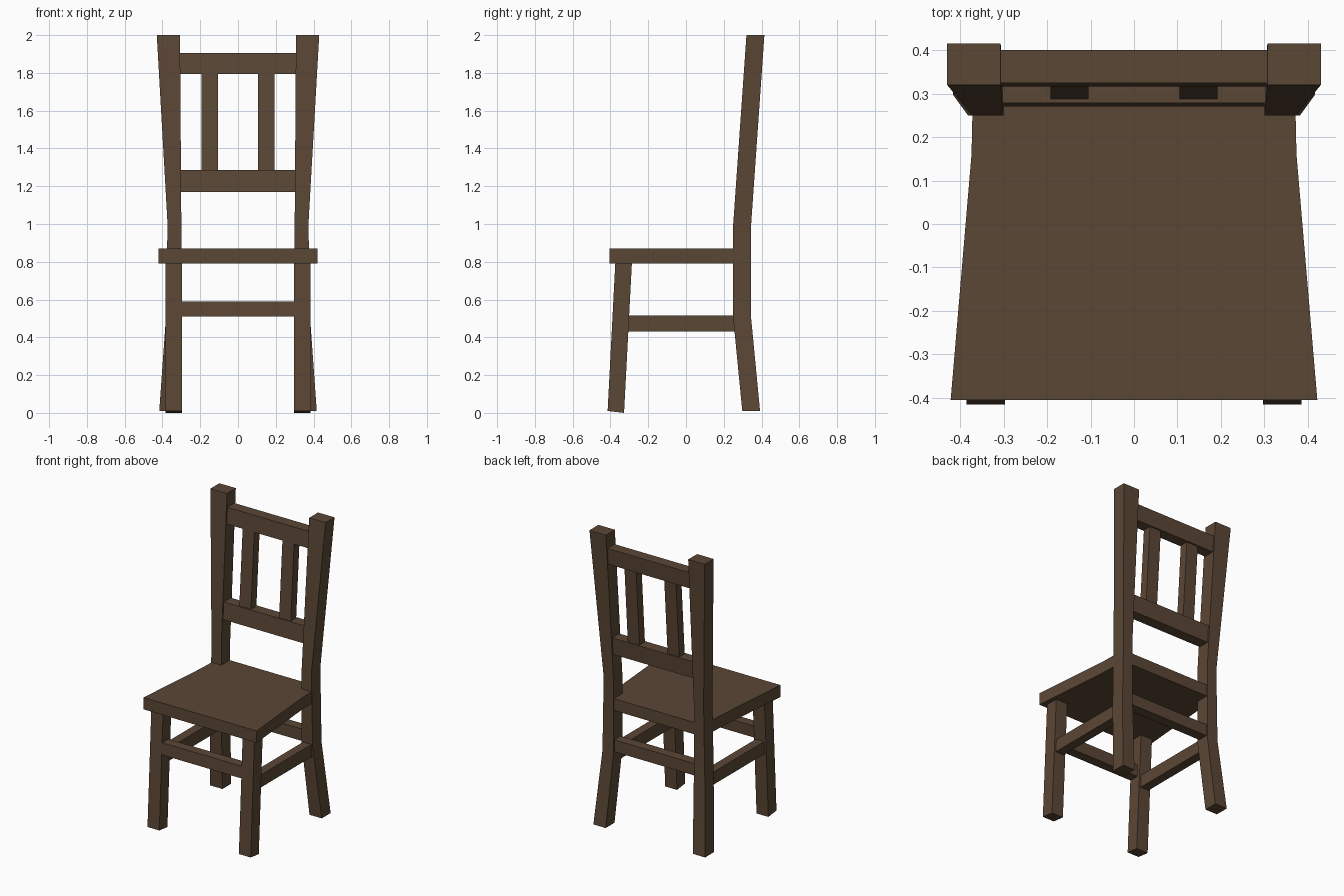
import bpy, bmesh, math

cube = bpy.data.objects.get("Cube")
if cube:
    bpy.data.objects.remove(cube, do_unlink=True)

# Single brown wood colour
wood = bpy.data.materials.new("brown wood")
color = (0.105, 0.063, 0.036, 1)
wood.use_nodes = True
wood.diffuse_color = color
bsdf = wood.node_tree.nodes["Principled BSDF"]
bsdf.inputs["Base Color"].default_value = color
bsdf.inputs["Roughness"].default_value = 0.8


def finish(name, bm):
    bmesh.ops.recalc_face_normals(bm, faces=bm.faces)
    mesh = bpy.data.meshes.new(name)
    bm.to_mesh(mesh)
    bm.free()
    mesh.materials.append(wood)
    obj = bpy.data.objects.new(name, mesh)
    bpy.context.collection.objects.link(obj)
    return obj


def beam(name, sections, side=1):
    """Loft rectangles (z, x0, x1, y0, y1) upward; side=-1 mirrors in x."""
    bm = bmesh.new()
    rings = []
    for z, x0, x1, y0, y1 in sections:
        corners = ((x0, y0), (x1, y0), (x1, y1), (x0, y1))
        rings.append([bm.verts.new((side * x, y, z)) for x, y in corners])
    for a, b in zip(rings, rings[1:]):
        for i in range(4):
            j = (i + 1) % 4
            bm.faces.new((a[i], a[j], b[j], b[i]))
    bm.faces.new(rings[0])
    bm.faces.new(rings[-1])
    return finish(name, bm)


# Seat board, tapering towards the back
half = [(0.422, -0.405), (0.374, 0.16), (0.37, 0.34)]
outline = half + [(-x, y) for x, y in reversed(half)]
bm = bmesh.new()
base = bm.faces.new([bm.verts.new((x, y, 0.79)) for x, y in outline])
top = bmesh.ops.extrude_face_region(bm, geom=[base])["geom"]
bmesh.ops.translate(bm, vec=(0, 0, 0.08),
                    verts=[v for v in top if isinstance(v, bmesh.types.BMVert)])
finish("seat", bm)

for label, side in (("left", 1), ("right", -1)):
    # Bent rear post running from foot to top of the back
    post = beam(label + "_rear_post", [
        (0.01, 0.325, 0.417, 0.298, 0.392),
        (0.50, 0.30, 0.382, 0.25, 0.345),
        (1.00, 0.30, 0.373, 0.25, 0.345),
        (2.00, 0.307, 0.43, 0.32, 0.415)], side)
    bpy.ops.object.select_all(action="DESELECT")
    post.select_set(True)
    bpy.context.view_layer.objects.active = post
    bpy.ops.object.shade_smooth_by_angle(angle=math.radians(30))

    # Front leg, raked forward, with its foot cut square to the leg
    leg = beam(label + "_front_leg", [
        (0.0, 0.297, 0.385, -0.415, -0.328),
        (0.80, 0.297, 0.385, -0.374, -0.286)], side)
    for v in leg.data.vertices:
        if v.co.z < 0.1 and v.co.y < -0.4:
            v.co.z = 0.01

    # Side stretcher and back slat
    beam(label + "_side_stretcher", [
        (0.43, 0.31, 0.372, -0.34, 0.28),
        (0.515, 0.31, 0.372, -0.34, 0.28)], side)
    beam(label + "_back_slat", [
        (1.27, 0.105, 0.192, 0.287, 0.345),
        (1.81, 0.105, 0.192, 0.325, 0.383)], side)

# Crosswise rails: name, bottom z, top z, bottom front y, top front y, depth
for name, z0, z1, y0, y1, depth in (
        ("front_stretcher", 0.51, 0.59, -0.388, -0.384, 0.065),
        ("rear_stretcher", 0.51, 0.59, 0.268, 0.268, 0.068),
        ("lower_back_rail", 1.17, 1.285, 0.271, 0.279, 0.075),
        ("upper_back_rail", 1.795, 1.905, 0.317, 0.325, 0.075)):
    beam(name, [(z0, -0.32, 0.32, y0, y0 + depth),
                (z1, -0.32, 0.32, y1, y1 + depth)])
